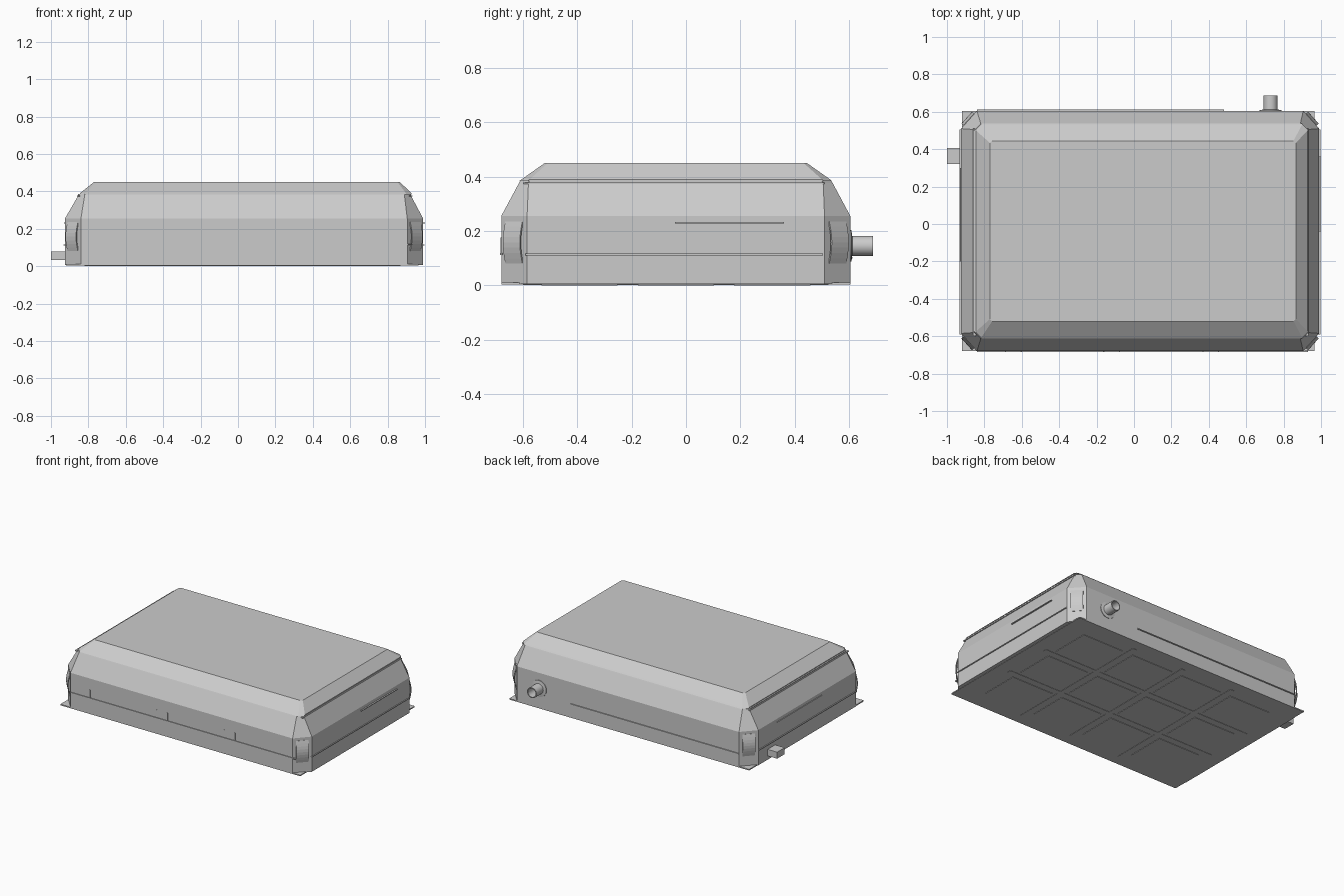
import bpy, bmesh, math
from mathutils import Vector, Matrix

if "Cube" in bpy.data.objects:
    bpy.data.objects.remove(bpy.data.objects["Cube"])


def finish(bm, name):
    bmesh.ops.recalc_face_normals(bm, faces=bm.faces)
    me = bpy.data.meshes.new(name)
    bm.to_mesh(me)
    bm.free()
    ob = bpy.data.objects.new(name, me)
    bpy.context.collection.objects.link(ob)
    return ob


def box(name, x, y, z):
    bm = bmesh.new()
    bmesh.ops.create_cube(bm, size=1)
    for v in bm.verts:
        v.co = [(a + b) / 2 + c * (b - a) for (a, b), c in zip((x, y, z), v.co)]
    return finish(bm, name)


def loft(name, rings, closed=False):
    bm = bmesh.new()
    loops = [[bm.verts.new(p) for p in r] for r in rings]
    n = len(loops[0])
    pairs = list(zip(loops, loops[1:])) + ([(loops[-1], loops[0])] if closed else [])
    for a, b in pairs:
        for i in range(n):
            bm.faces.new((a[i], a[(i + 1) % n], b[(i + 1) % n], b[i]))
    if not closed:
        bm.faces.new(loops[0])
        bm.faces.new(loops[-1])
    return finish(bm, name)


def octagon(z, x0, x1, y0, y1, cx, cy):
    # rectangle with cut corners
    return [(x0 + cx, y0, z), (x1 - cx, y0, z), (x1, y0 + cy, z), (x1, y1 - cy, z),
            (x1 - cx, y1, z), (x0 + cx, y1, z), (x0, y1 - cy, z), (x0, y0 + cy, z)]


# casing: upright walls, then inward slope
loft("casing", [octagon(0.005, -0.925, 0.99, -0.68, 0.605, 0.085, 0.095),
                octagon(0.255, -0.925, 0.99, -0.68, 0.605, 0.085, 0.095),
                octagon(0.376, -0.855, 0.925, -0.615, 0.54, 0.035, 0.035),
                octagon(0.385, -0.855, 0.925, -0.61, 0.535, 0.035, 0.035)])

# lid with bevelled rim
loft("lid", [octagon(0.384, -0.845, 0.928, -0.613, 0.537, 0.03, 0.03),
             octagon(0.39, -0.845, 0.928, -0.605, 0.53, 0.03, 0.03),
             octagon(0.45, -0.77, 0.865, -0.52, 0.445, 0.012, 0.012)])

# thin base plate with square corners
box("base_plate", (-0.92, 0.965), (-0.68, 0.605), (0.003, 0.011))

# underside panels and the ribs between them
px, py = 0.41, 0.355
for i in range(4):
    for j in range(3):
        cx, cy = 0.025 + (i - 1.5) * px, -0.0375 + (j - 1) * py
        box("underside_panel", (cx - 0.165, cx + 0.165), (cy - 0.14, cy + 0.14), (0, 0.004))
for i in range(3):
    cx = 0.025 + (i - 1) * px
    box("underside_rib", (cx - 0.015, cx + 0.015), (-0.6, 0.525), (0.001, 0.004))
for s in (-0.5, 0.5):
    cy = -0.0375 + s * py
    box("underside_rib", (-0.82, 0.87), (cy - 0.015, cy + 0.015), (0.001, 0.004))

# horizontal seam ribs
box("front_seam", (-0.84, 0.93), (-0.685, -0.675), (0.112, 0.119))
box("back_seam", (-0.84, 0.48), (0.6, 0.612), (0.098, 0.104))
for name, x in (("left_seam", (-0.932, -0.92)), ("right_seam", (0.985, 0.996))):
    box(name, x, (-0.59, 0.505), (0.11, 0.116))
box("right_rib", (0.985, 1.0), (-0.04, 0.36), (0.228, 0.233))
box("left_rib", (-0.93, -0.92), (-0.2, 0.3), (0.228, 0.233))
box("right_lip", (0.915, 0.932), (-0.6, 0.51), (0.373, 0.379))
box("left_lip", (-0.862, -0.845), (-0.6, 0.51), (0.373, 0.379))

# front pairs of slats
for cx in (-0.645, -0.12, 0.41):
    for s in (-1, 1):
        x = cx + s * 0.042
        box("front_slat", (x - 0.003, x + 0.003), (-0.683, -0.675), (0.119, 0.175))

# bowed strap on each cut corner
for sx in (-1, 1):
    for sy in (-1, 1):
        mid = Vector((0.0325 + sx * 0.915, -0.0375 + sy * 0.595, 0))
        out = Vector((sx * 0.095, sy * 0.085, 0)).normalized()
        side = Vector((-out.y, out.x, 0))
        rings = []
        for k in range(9):
            z = 0.08 + 0.155 * k / 8
            bow = 0.002 + 0.014 * math.sin(math.pi * k / 8)
            rings.append([mid + side * w + out * d + Vector((0, 0, z))
                          for w, d in ((-0.042, bow), (0.042, bow),
                                       (0.042, bow - 0.006), (-0.042, bow - 0.006))])
        loft("corner_strap", rings)

# hollow outlet pipe with flange, lathed along y
profile = [(0.058, 0.6), (0.058, 0.609), (0.037, 0.612), (0.037, 0.688),
           (0.031, 0.688), (0.031, 0.607)]
N = 24
pipe = loft("outlet_pipe", [[(0.73 + r * math.cos(2 * math.pi * k / N), y,
                              0.145 + r * math.sin(2 * math.pi * k / N))
                             for k in range(N)] for r, y in profile])
bpy.context.view_layer.objects.active = pipe
pipe.select_set(True)
bpy.ops.object.shade_smooth_by_angle(angle=math.radians(30))

# side connector
box("side_connector", (-1.0, -0.92), (0.32, 0.405), (0.032, 0.078))
